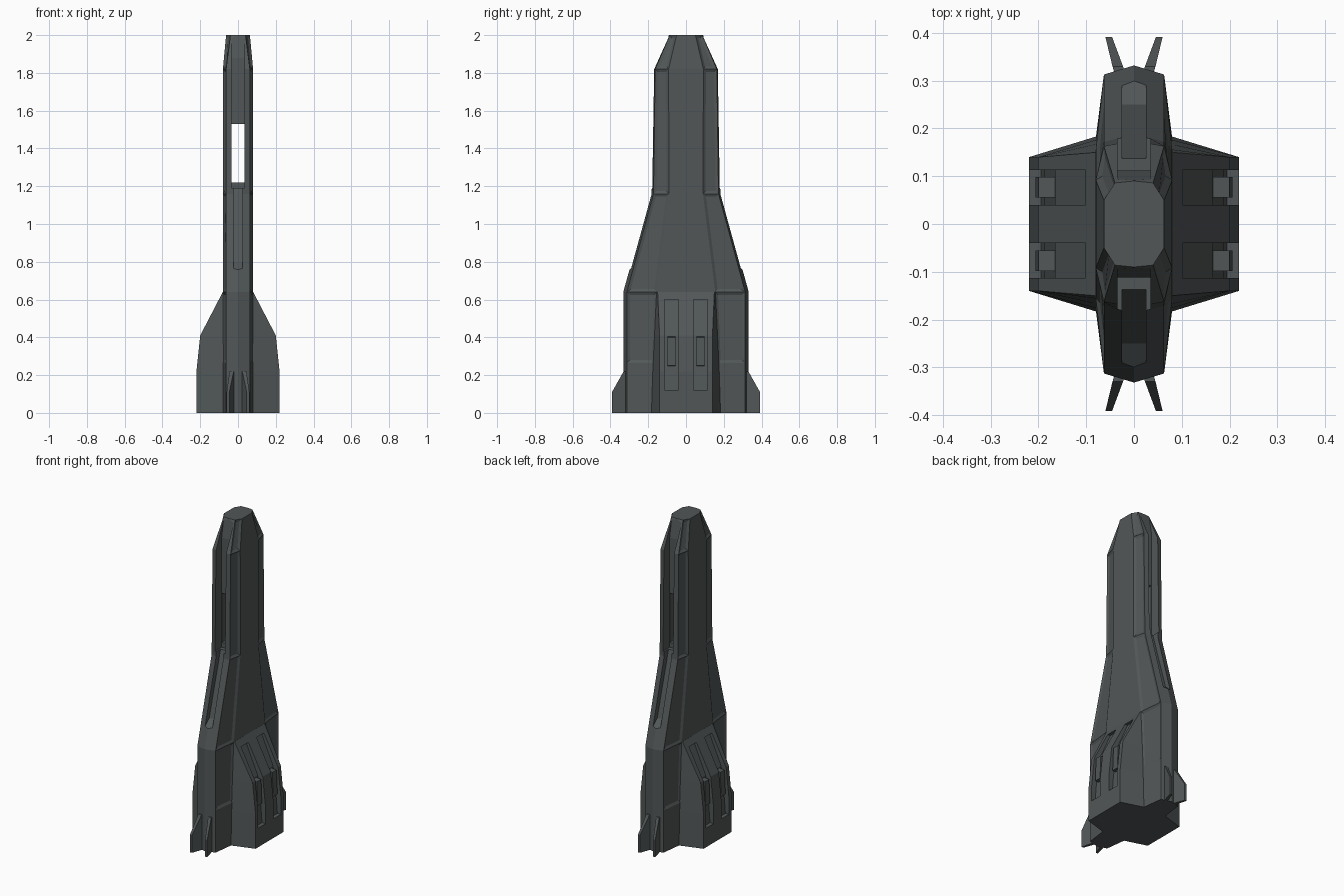
import bpy, bmesh

if "Cube" in bpy.data.objects:
    bpy.data.objects.remove(bpy.data.objects["Cube"])

mat = bpy.data.materials.new("dark hull grey")
mat.diffuse_color = (0.083, 0.094, 0.095, 1)
mat.use_nodes = True
mat.node_tree.nodes["Principled BSDF"].inputs["Base Color"].default_value = mat.diffuse_color


def finish(bm, name):
    bmesh.ops.recalc_face_normals(bm, faces=bm.faces[:])
    me = bpy.data.meshes.new(name)
    bm.to_mesh(me)
    bm.free()
    ob = bpy.data.objects.new(name, me)
    bpy.context.collection.objects.link(ob)
    me.materials.append(mat)
    return ob


def loft(rings):
    """Capped loft; returns the bmesh and its side faces as [segment][edge]."""
    bm = bmesh.new()
    vs = [[bm.verts.new(p) for p in r] for r in rings]
    n = len(rings[0])
    sides = [[bm.faces.new((a[i], a[(i + 1) % n], b[(i + 1) % n], b[i])) for i in range(n)]
             for a, b in zip(vs, vs[1:])]
    bm.faces.new(vs[0])
    bm.faces.new(vs[-1])
    bmesh.ops.recalc_face_normals(bm, faces=bm.faces[:])
    return bm, sides


def prism(name, ring_a, ring_b):
    return finish(loft([ring_a, ring_b])[0], name)


def carve(ob, cutters):
    """Subtract the cutters and bake the result."""
    for c in cutters:
        m = ob.modifiers.new("cut", 'BOOLEAN')
        m.operation, m.solver, m.object = 'DIFFERENCE', 'EXACT', c
    bpy.context.view_layer.update()
    ev = ob.evaluated_get(bpy.context.evaluated_depsgraph_get())
    me = bpy.data.meshes.new_from_object(ev)
    ob.modifiers.clear()
    ob.data = me
    for c in cutters:
        bpy.data.objects.remove(c)


# Main hull: ten-sided sections (z, ridge y, shoulder x, shoulder y, flank x, flank y)
sections = [(0, .332, .063, .313, .08, .18),
            (.265, .332, .063, .313, .08, .17),
            (.64, .332, .063, .313, .08, .155),
            (1.16, .188, .063, .172, .08, .09),
            (1.82, .175, .063, .163, .08, .092),
            (2.0, .09, .04, .086, .063, .05)]
rings = []
for z, ya, xb, yb, xc, yc in sections:
    half = [(0, ya), (xb, yb), (xc, yc), (xc, -yc), (xb, -yb)]
    rings.append([(x, y, z) for x, y in half] + [(-x, -y, z) for x, y in half])
bm, sides = loft(rings)
# Recessed panels on the sloped flanks
panels = [sides[s][e] for s in range(1, 5) for e in (1, 3, 6, 8)]
bmesh.ops.inset_individual(bm, faces=panels, thickness=0.015, depth=-0.007, use_even_offset=True)
hull = finish(bm, "main_hull")

# Front and back channels, and the opening right through the neck
upper = [(.112, 1.19), (.112, 1.88), (.091, 2.0), (.091, 2.1), (.5, 2.1), (.5, 1.19)]
lower = [(.32, .74), (.25, .80), (.12, 1.25), (.5, 1.25), (.5, .74)]
cutters = []
for s in (1, -1):
    for prof, w in ((upper, .035), (lower, .025)):
        cutters.append(prism("channel_cutter", [(-w, s * y, z) for y, z in prof],
                             [(w, s * y, z) for y, z in prof]))
hole = [(.034, 1.22), (.034, 1.53), (-.034, 1.53), (-.034, 1.22)]
cutters.append(prism("opening_cutter", [(x, -.6, z) for x, z in hole],
                     [(x, .6, z) for x, z in hole]))
carve(hull, cutters)

# Side engine housing
rings = []
for z, a, yc in ((0, .22, .183), (.22, .22, .176), (.41, .20, .167), (.64, .0805, .156)):
    ya = .14 if z < .6 else .15
    rings.append([(a, ya, z), (.08, yc, z), (-.08, yc, z), (-a, ya, z),
                  (-a, -ya, z), (-.08, -yc, z), (.08, -yc, z), (a, -ya, z)])
engine = finish(loft(rings)[0], "engine_housing")

# Two long vents on each side, each with a small block in it
vent = [(.082, .60), (.165, .41), (.187, .22), (.195, .12), (.3, .12), (.3, .60)]
cutters = []
for sx in (1, -1):
    for sy in (1, -1):
        cutters.append(prism("vent_cutter", [(sx * x, sy * .04, z) for x, z in vent],
                             [(sx * x, sy * .113, z) for x, z in vent]))
        block = [(.15, .245), (.206, .25), (.20, .40), (.15, .405)]
        prism("vent_block", [(sx * x, sy * .056, z) for x, z in block],
              [(sx * x, sy * .098, z) for x, z in block])
carve(engine, cutters)

# Four splayed tail fins: (y, z, inner x, outer x)
fin = [(.30, 0, .012, .036), (.392, 0, .046, .06), (.392, .11, .046, .06),
       (.33, .22, .023, .045), (.30, .22, .012, .036)]
for sx in (1, -1):
    for sy in (1, -1):
        prism("tail_fin", [(sx * a, sy * y, z) for y, z, a, b in fin],
              [(sx * b, sy * y, z) for y, z, a, b in fin])
